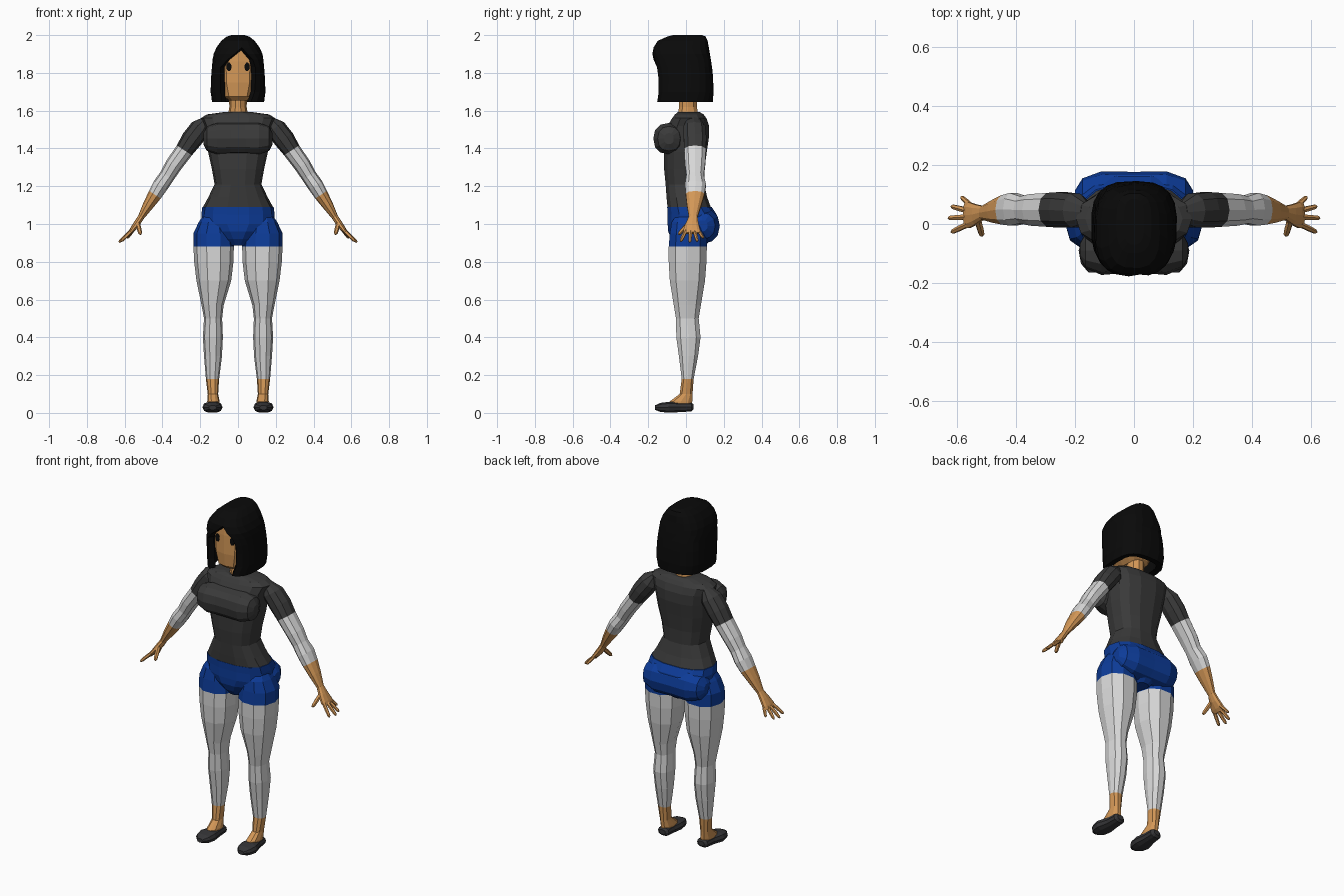
import bpy, bmesh, math
from mathutils import Vector

COLORS = {
    "skin": (0.65, 0.31, 0.095), "hair_black": (0.003, 0.003, 0.003),
    "shirt_grey": (0.042, 0.042, 0.042), "shorts_blue": (0.004, 0.045, 0.32),
    "legging_grey": (0.68, 0.68, 0.68), "shoe_grey": (0.035, 0.035, 0.038),
}
MATS = {}
for key, rgb in COLORS.items():
    MATS[key] = bpy.data.materials.new(key)
    MATS[key].diffuse_color = (*rgb, 1)


def finish(name, bm, mats, mirror=False):
    bmesh.ops.recalc_face_normals(bm, faces=bm.faces[:])
    me = bpy.data.meshes.new(name)
    bm.to_mesh(me)
    bm.free()
    for m in mats:
        me.materials.append(MATS[m])
    ob = bpy.data.objects.new(name, me)
    bpy.context.collection.objects.link(ob)
    if mirror:
        ob.modifiers.new("mirror", 'MIRROR').use_mirror_merge = False
    return ob


def spow(v, e):
    return math.copysign(abs(v) ** e, v)


def loft(name, rings, mats, n=12, e=1.0, mirror=False):
    """rings: (centre, u, v, material); each band takes its first ring's material"""
    names = list(dict.fromkeys(mats))
    bm = bmesh.new()
    rows = []
    for c, u, v in rings:
        row = []
        for i in range(n):
            t = 2 * math.pi * i / n
            row.append(bm.verts.new(Vector(c) + Vector(u) * spow(math.cos(t), e)
                                    + Vector(v) * spow(math.sin(t), e)))
        rows.append(row)
    for k in range(len(rows) - 1):
        for i in range(n):
            j = (i + 1) % n
            f = bm.faces.new((rows[k][i], rows[k][j], rows[k + 1][j], rows[k + 1][i]))
            f.material_index = names.index(mats[min(k, len(mats) - 1)])
    bm.faces.new(rows[0])
    bm.faces.new(rows[-1]).material_index = names.index(mats[-1])
    return finish(name, bm, names, mirror)


def stack(name, rows, mats, n=12, e=1.0, mirror=False):
    """horizontal rings: (z, x1, x2, y1, y2)"""
    loft(name, [(((a + b) / 2, (c + d) / 2, z), ((b - a) / 2, 0, 0), (0, (d - c) / 2, 0))
                for z, a, b, c, d in rows], mats, n, e, mirror)


def sym(rows):
    return [(z, -w, w, a, b) for z, w, a, b in rows]


# torso and neck
stack("shirt", sym([
    (1.085, .188, -.10, .135), (1.14, .158, -.105, .115), (1.21, .124, -.11, .098),
    (1.29, .138, -.118, .10), (1.38, .158, -.12, .112), (1.46, .168, -.12, .124),
    (1.52, .18, -.10, .124), (1.56, .197, -.075, .11), (1.58, .165, -.06, .095),
    (1.592, .08, -.045, .075)]), ["shirt_grey"], 14, .8)
stack("neck", sym([(1.56, .055, -.045, .07), (1.62, .046, -.04, .06),
                   (1.70, .048, -.04, .06)]), ["skin"], 10)

# bust and seat: rounded forms lofted across the body
loft("bust", [((x, y, 1.452), (0, r, 0), (0, 0, rz)) for x, y, r, rz in
              [(-.183, -.09, .025, .03), (-.165, -.09, .06, .065), (-.11, -.09, .083, .083),
               (-.04, -.09, .077, .082), (.04, -.09, .077, .082), (.11, -.09, .083, .083),
               (.165, -.09, .06, .065), (.183, -.09, .025, .03)]],
     ["shirt_grey"], 12, .85)
loft("seat", [((x, .085, .99), (0, r, 0), (0, 0, r)) for x, r in
              [(-.2, .03), (-.175, .07), (-.11, .094), (0, .092), (.11, .094), (.175, .07), (.2, .03)]],
     ["shorts_blue"], 12, .9)
stack("pelvis", sym([
    (.885, .045, -.05, .10), (.92, .085, -.08, .14), (.96, .14, -.097, .165),
    (1.0, .192, -.10, .172), (1.05, .194, -.10, .165), (1.09, .189, -.102, .138)]),
    ["shorts_blue"], 14, .8)

# legs
stack("leg", [
    (.03, .10, .16, -.09, .03), (.06, .097, .163, -.09, .036), (.10, .105, .16, -.035, .036),
    (.18, .10, .17, -.024, .042), (.30, .085, .18, -.04, .066), (.40, .08, .186, -.054, .08),
    (.50, .084, .18, -.056, .07), (.57, .076, .193, -.068, .082), (.70, .036, .22, -.09, .105),
    (.80, .024, .232, -.096, .113), (.88, .022, .236, -.096, .115), (.95, .025, .236, -.09, .115),
    (1.01, .05, .208, -.08, .10), (1.05, .09, .18, -.05, .07)],
    ["skin"] * 3 + ["legging_grey"] * 7 + ["shorts_blue"] * 3, 10, .9, True)

# shoes, heel to toe
loft("shoe", [((x, y, z), (w, 0, 0), (0, 0, h)) for y, x, w, z, h in
              [(.04, .128, .02, .033, .014), (.028, .128, .036, .031, .024), (-.03, .13, .04, .03, .027),
               (-.09, .135, .053, .03, .03), (-.135, .135, .045, .029, .025), (-.165, .134, .02, .028, .012)]],
     ["shoe_grey"], 10, .8, True)

# arms, shoulder to knuckles
P = Vector((.84, 0, .54))
loft("arm", [((x, y, z), P * r, (0, w, 0)) for x, z, y, r, w in
             [(.165, 1.555, .04, .02, .035), (.197, 1.51, .045, .055, .06), (.243, 1.45, .048, .056, .063),
              (.284, 1.39, .048, .048, .06), (.342, 1.31, .048, .045, .056), (.375, 1.255, .048, .041, .048),
              (.41, 1.205, .05, .042, .058), (.44, 1.155, .048, .037, .052), (.475, 1.10, .043, .029, .04),
              (.513, 1.037, .038, .017, .024), (.537, 1.0, .032, .017, .036),
              (.56, .968, .03, .014, .046), (.573, .952, .03, .009, .044)]],
     ["shirt_grey"] * 3 + ["legging_grey"] * 4 + ["skin"], 10, .9, True)


# fingers and thumb
def digit(name, a, b, r):
    a, b = Vector(a), Vector(b)
    d = (b - a).normalized()
    u = d.cross(Vector((0, 1, 0))).normalized()
    v = d.cross(u)
    loft(name, [(a.lerp(b, t), u * r * s, v * r * s) for t, s in
                [(0, 1), (.5, 1), (.88, .85), (1, .4)]], ["skin"], 6, 1, True)


digit("little_finger", (.553, .062, .97), (.587, .092, .925), .009)
digit("ring_finger", (.564, .045, .963), (.62, .06, .908), .010)
digit("middle_finger", (.566, .024, .963), (.63, .02, .903), .010)
digit("index_finger", (.562, .0, .966), (.62, -.028, .908), .010)
digit("thumb", (.53, .012, 1.0), (.516, -.04, .945), .012)

# head
stack("head", sym([
    (1.655, .05, -.10, .04), (1.675, .078, -.122, .07), (1.75, .10, -.13, .10),
    (1.86, .102, -.13, .11), (1.93, .09, -.125, .10), (1.97, .05, -.08, .07)]), ["skin"], 12, .7)
loft("eye", [((.048, y, 1.832), (s * .014, 0, 0), (0, 0, s * .023))
             for y, s in [(-.117, 1), (-.125, 1), (-.126, .8)]], ["hair_black"], 10, 1, True)

# bobbed hair: shell with an off-centre parting; rows are
# (z, half width, front y, back y, left edge, right edge of the opening)
HAIR = [(1.645, .138, -.16, .142, -.088, .068), (1.70, .146, -.158, .146, -.092, .088),
        (1.78, .143, -.165, .143, -.094, .094), (1.83, .139, -.172, .138, -.092, .092),
        (1.87, .135, -.176, .132, -.055, .078), (1.90, .130, -.178, .127, -.018, .05),
        (1.935, .114, -.172, .121, .02, .02), (1.97, .088, -.15, .115, .02, .02),
        (1.992, .06, -.10, .105, .015, .015), (2.0, .035, -.07, .085, .01, .01)]
bm = bmesh.new()
N, E = 18, .7
grid = []
for z, w, f, b, xl, xr in HAIR:
    t0 = math.asin(spow(xr / w, 1 / E))
    t1 = 2 * math.pi + math.asin(spow(xl / w, 1 / E))
    row = []
    for i in range(N + 1):
        t = t0 + (t1 - t0) * i / N
        row.append(bm.verts.new((w * spow(math.sin(t), E),
                                 (f + b) / 2 - (b - f) / 2 * spow(math.cos(t), E), z)))
    grid.append(row)
for lo, hi in zip(grid, grid[1:]):
    for i in range(N):
        bm.faces.new((lo[i], lo[i + 1], hi[i + 1], hi[i]))
bm.faces.new(grid[-1][:-1])
bmesh.ops.remove_doubles(bm, verts=bm.verts[:], dist=.0005)
hair = finish("hair", bm, ["hair_black"])
# make the shell face outwards, then thicken inwards
top = max(hair.data.polygons, key=lambda p: p.center.z)
if top.normal.z < 0:
    hair.data.flip_normals()
sol = hair.modifiers.new("thickness", 'SOLIDIFY')
sol.thickness = .035
sol.offset = -1
